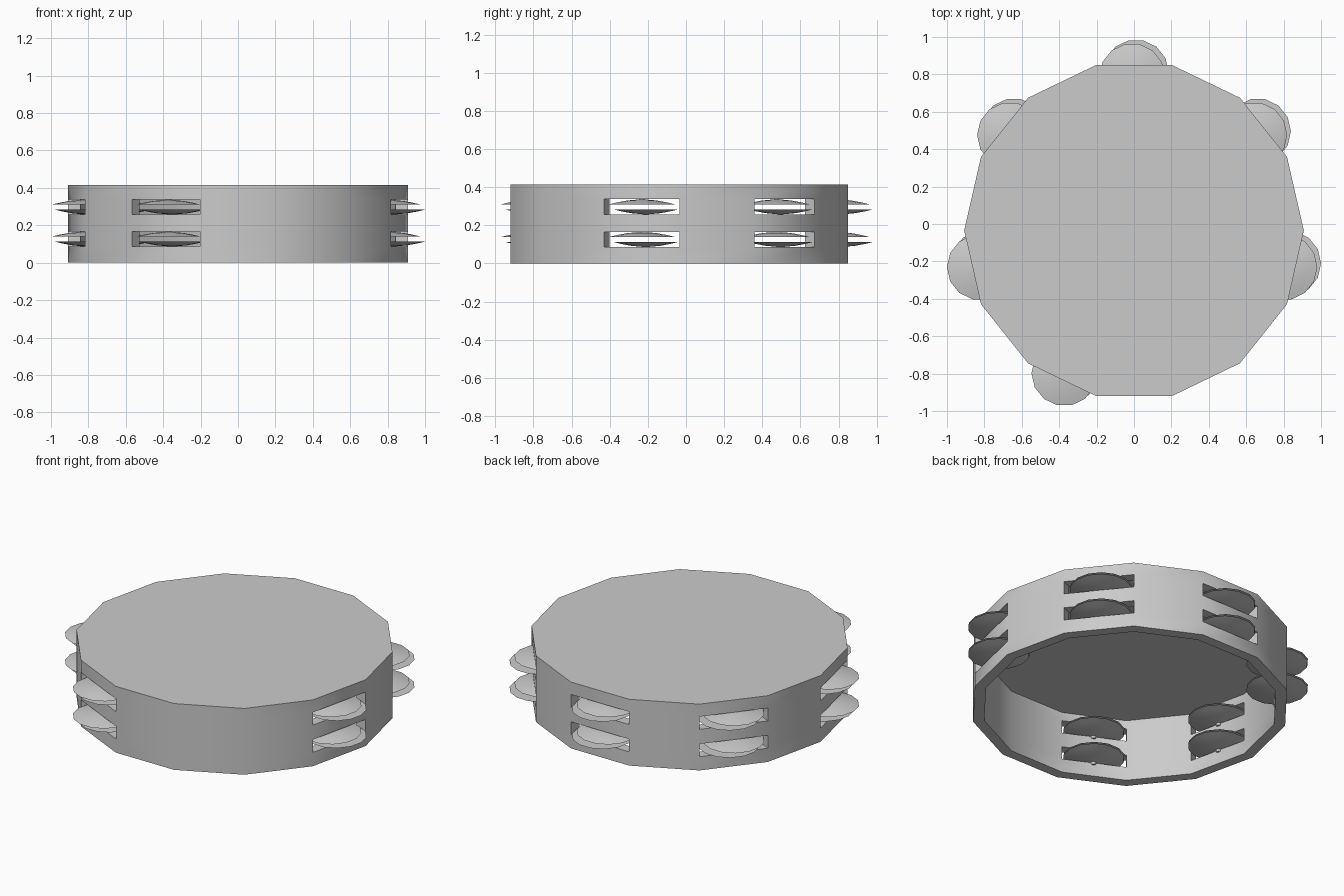
import bpy, bmesh, math

if "Cube" in bpy.data.objects:
    bpy.data.objects.remove(bpy.data.objects["Cube"])

N = 14                       # sides of the frame
CY = -0.035                  # frame centre in y
R_OUT = 0.908
R_IN = 0.843
LEVELS = [0.0, 0.086, 0.166, 0.257, 0.337, 0.415]
CEILING = 0.39
SLOT_SECTORS = {1, 3, 5, 7, 9, 13}      # the sector left solid is the hand grip
SLOT_BLOCKS = {1, 3}
TOP = len(LEVELS) - 1


def finish(bm, name):
    bmesh.ops.recalc_face_normals(bm, faces=bm.faces)
    mesh = bpy.data.meshes.new(name)
    bm.to_mesh(mesh)
    bm.free()
    ob = bpy.data.objects.new(name, mesh)
    bpy.context.collection.objects.link(ob)
    bpy.ops.object.select_all(action='DESELECT')
    ob.select_set(True)
    bpy.context.view_layer.objects.active = ob
    bpy.ops.object.shade_smooth_by_angle(angle=math.radians(30))
    return ob


# Frame and skin: a ring of blocks with two rows of slots left out
def solid(s, b):
    return not (s % N in SLOT_SECTORS and b in SLOT_BLOCKS)


bm = bmesh.new()


def ring(r, z):
    return [bm.verts.new((r * math.cos(2 * math.pi * i / N),
                          CY + r * math.sin(2 * math.pi * i / N), z)) for i in range(N)]


outer = [ring(R_OUT, z) for z in LEVELS]
inner = [ring(R_IN, min(z, CEILING)) for z in LEVELS]
# sector s spans vertices s..s+1, so sector 3 faces the back (90 degrees)
for s in range(N):
    t = (s + 1) % N
    for b in range(TOP):
        if solid(s, b):
            for w in (outer, inner):
                bm.faces.new((w[b][s], w[b][t], w[b + 1][t], w[b + 1][s]))
        if solid(s, b) != solid(s - 1, b):
            bm.faces.new((outer[b][s], inner[b][s], inner[b + 1][s], outer[b + 1][s]))
        if b == 0 or solid(s, b) != solid(s, b - 1):
            bm.faces.new((outer[b][s], outer[b][t], inner[b][t], inner[b][s]))
bm.faces.new(outer[TOP])
bm.faces.new(inner[TOP])
finish(bm, "frame_and_skin")


# Jingles: shallow domed discs with a small pin end, in facing pairs
PROFILE = [(0.176, 0.0), (0.135, 0.010), (0.08, 0.020), (0.016, 0.026), (0.012, 0.040)]


def jingle(name, x, y, z, up):
    bm = bmesh.new()
    n = 14
    rings = [[bm.verts.new((x + r * math.cos(2 * math.pi * i / n),
                            y + r * math.sin(2 * math.pi * i / n), z + up * h))
              for i in range(n)] for r, h in PROFILE]
    for a, b in zip(rings, rings[1:]):
        for i in range(n):
            j = (i + 1) % n
            bm.faces.new((a[i], a[j], b[j], b[i]))
    bm.faces.new(rings[0])
    bm.faces.new(rings[-1])
    finish(bm, name)


for k, s in enumerate(sorted(SLOT_SECTORS)):
    ang = 2 * math.pi * (s + 0.5) / N
    cx, cy = 0.835 * math.cos(ang), CY + 0.835 * math.sin(ang)
    for row, zc in (("lower", 0.126), ("upper", 0.297)):
        for side, up in (("bottom", -1), ("top", 1)):
            # the two discs of a pair hang slightly off centre
            jingle(f"jingle_{row}_{side}_{k + 1}", cx - 0.01 * up, cy - 0.01 * up,
                   zc + 0.013 * up, up)
